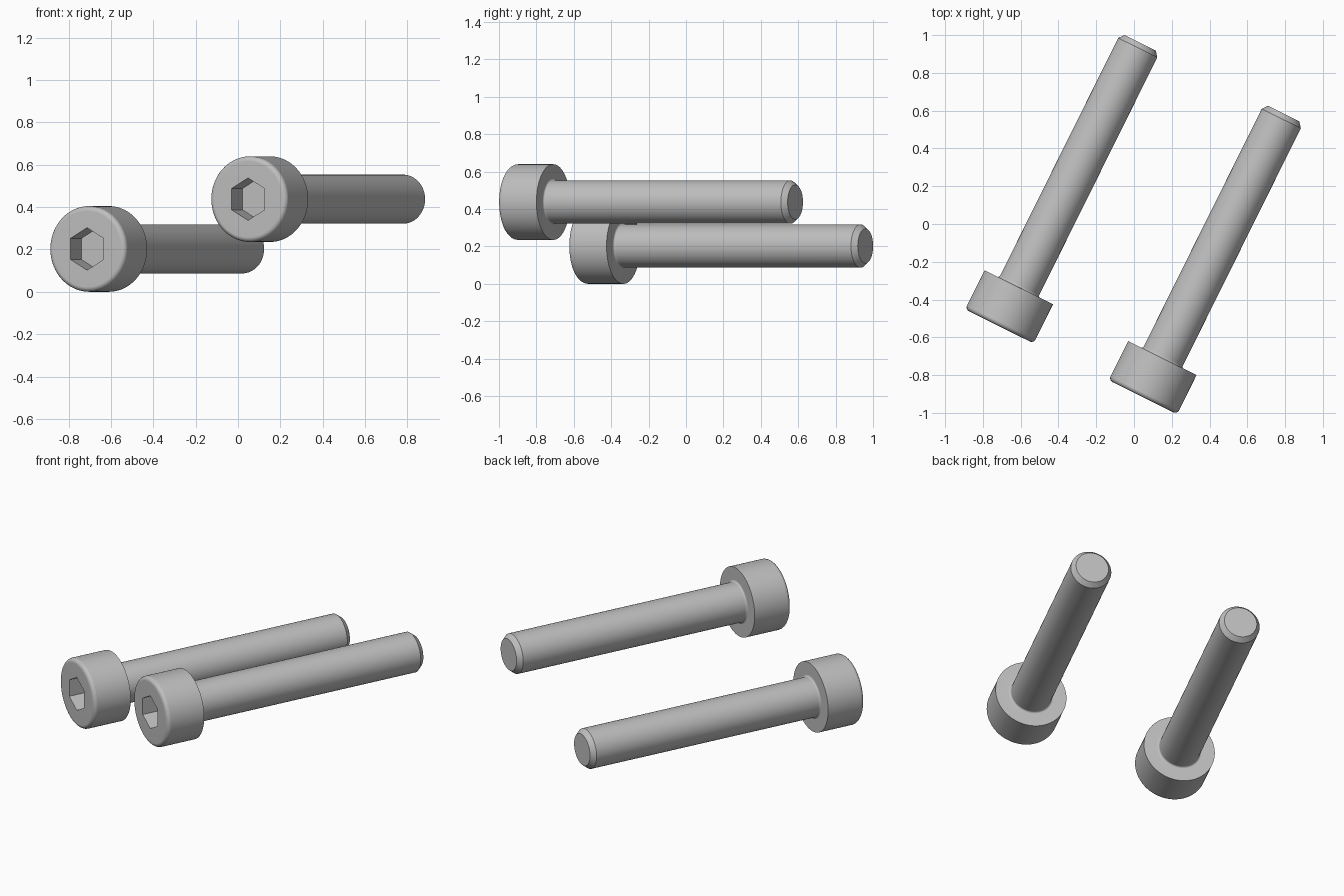
import bpy, bmesh
from math import radians, degrees, sin, cos, pi
from mathutils import Vector

cube = bpy.data.objects.get("Cube")
if cube:
    bpy.data.objects.remove(cube, do_unlink=True)

UNIT = 0.0578      # scene units per millimetre
SEGMENTS = 72
STEPS = 5          # fillet steps
TILT = radians(26.4)

HEAD_R, HEAD_H, ROUND = 3.5, 4.0, 0.4
SHANK_R, LENGTH, FILLET = 2.0, 25.0, 0.2
HEX_APOTHEM, HEX_DEPTH = 1.5, 2.0
TIP_R, CHAMFER = 1.6, 0.5

steel = bpy.data.materials.new("grey steel")
steel.use_nodes = True
colour = (0.52, 0.52, 0.52, 1)
steel.diffuse_color = colour
steel.node_tree.nodes["Principled BSDF"].inputs["Base Color"].default_value = colour


def arc(radius, along, size, start, end):
    """Quarter arc in the (radius, along) plane."""
    angles = [radians(start + (end - start) * i / STEPS) for i in range(STEPS + 1)]
    return [(radius + size * cos(a), along + size * sin(a), False) for a in angles]


# Sections from socket floor, over the head, to the tip: (radius, along, is_hex)
sections = [(HEX_APOTHEM, HEX_DEPTH - HEAD_H, True), (HEX_APOTHEM, -HEAD_H, True)]
sections += arc(HEAD_R - ROUND, ROUND - HEAD_H, ROUND, -90, 0)
sections += [(HEAD_R, 0, False)]
sections += arc(SHANK_R + FILLET, FILLET, FILLET, 270, 180)
sections += [(SHANK_R, LENGTH - CHAMFER, False), (TIP_R, LENGTH, False)]


def section_ring(bm, radius, along, is_hex):
    ring = []
    for i in range(SEGMENTS):
        t = 2 * pi * i / SEGMENTS
        r = radius
        if is_hex:
            r /= cos(radians((degrees(t) + 30) % 60 - 30))
        ring.append(bm.verts.new(Vector((r * cos(t), along, r * sin(t))) * UNIT))
    return ring


def socket_screw(name, location):
    bm = bmesh.new()
    rings = [section_ring(bm, *s) for s in sections]
    for a, b in zip(rings, rings[1:]):
        for i in range(SEGMENTS):
            j = (i + 1) % SEGMENTS
            bm.faces.new((a[i], a[j], b[j], b[i]))
    bm.faces.new(rings[0])      # socket floor
    bm.faces.new(rings[-1])     # tip
    bmesh.ops.recalc_face_normals(bm, faces=bm.faces)
    mesh = bpy.data.meshes.new(name)
    bm.to_mesh(mesh)
    bm.free()
    mesh.materials.append(steel)
    obj = bpy.data.objects.new(name, mesh)
    bpy.context.collection.objects.link(obj)
    obj.location = location
    obj.rotation_euler.z = -TILT
    bpy.ops.object.select_all(action='DESELECT')
    obj.select_set(True)
    bpy.context.view_layer.objects.active = obj
    bpy.ops.object.shade_smooth_by_angle(angle=radians(30))
    weighted = obj.modifiers.new("even_shading", 'WEIGHTED_NORMAL')
    weighted.keep_sharp = True
    return obj


# Two matching screws, one set higher and further forward
low = Vector((-0.61, -0.335, HEAD_R * UNIT))
socket_screw("lower_socket_screw", low)
socket_screw("upper_socket_screw", low + Vector((0.76, -0.375, 0.235)))
